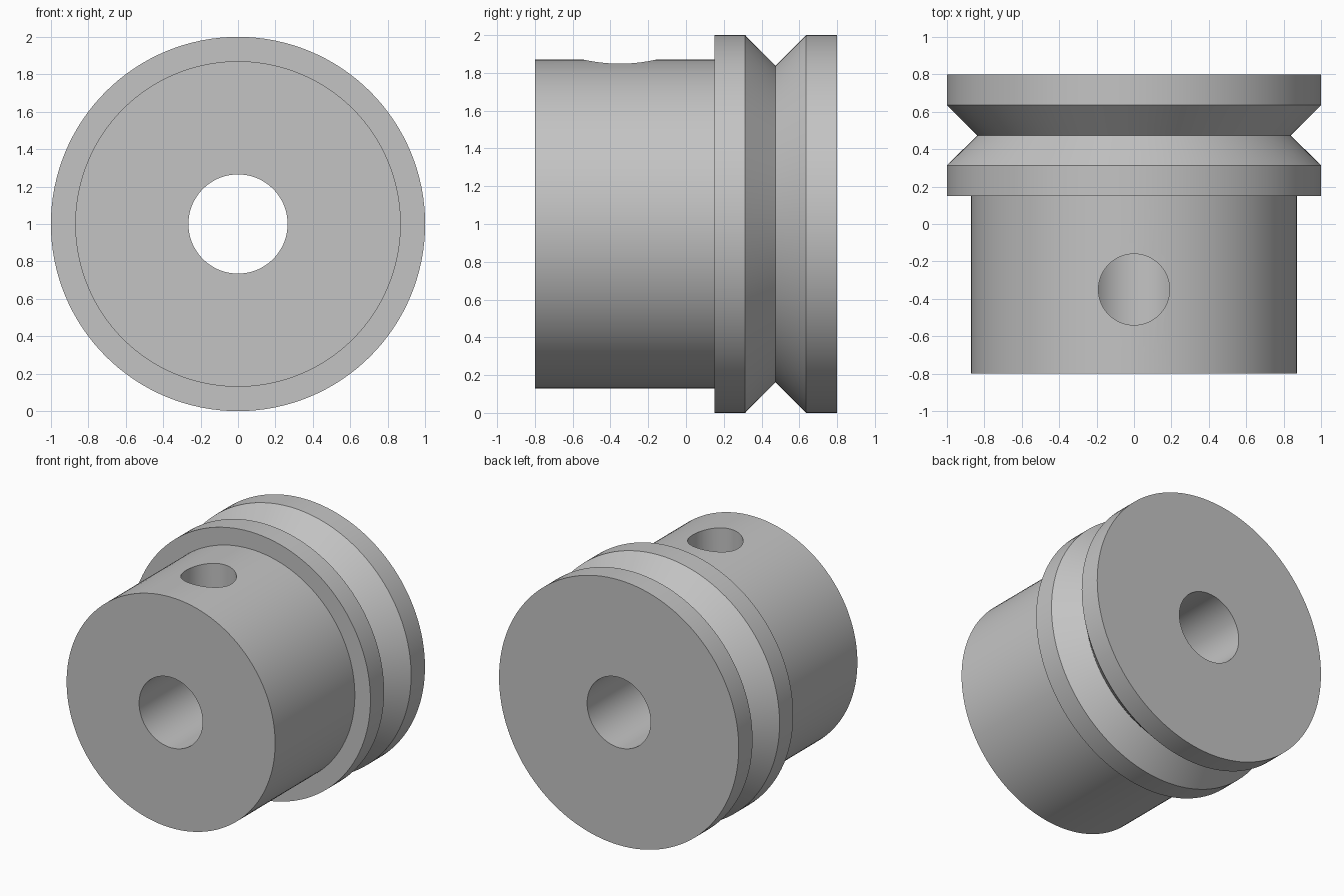
import bpy
import bmesh
from math import cos, sin, tau, radians
from mathutils import Matrix

default = bpy.data.objects.get("Cube")
if default:
    bpy.data.objects.remove(default, do_unlink=True)

SEGMENTS = 128
AXIS_Z = 1.0

grey = bpy.data.materials.new("plain grey")
grey.use_nodes = True
colour = (0.55, 0.55, 0.55, 1)
grey.diffuse_color = colour
grey.node_tree.nodes["Principled BSDF"].inputs["Base Color"].default_value = colour


def add_object(name, bm):
    bmesh.ops.recalc_face_normals(bm, faces=bm.faces)
    mesh = bpy.data.meshes.new(name)
    bm.to_mesh(mesh)
    bm.free()
    mesh.materials.append(grey)
    obj = bpy.data.objects.new(name, mesh)
    bpy.context.collection.objects.link(obj)
    return obj


def lathe(name, profile):
    """Spin a closed (y, radius) profile about the horizontal axis."""
    bm = bmesh.new()
    rings = []
    for i in range(SEGMENTS):
        a = tau * i / SEGMENTS
        rings.append([bm.verts.new((r * cos(a), y, AXIS_Z + r * sin(a))) for y, r in profile])
    n = len(profile)
    for i in range(SEGMENTS):
        here, there = rings[i], rings[(i + 1) % SEGMENTS]
        for j in range(n):
            k = (j + 1) % n
            bm.faces.new((here[j], here[k], there[k], there[j]))
    return add_object(name, bm)


# Hub with shoulder, V groove and central bore
pulley = lathe("grooved_pulley", [
    (-0.80, 0.265), (-0.80, 0.87), (0.15, 0.87), (0.15, 1.0), (0.313, 1.0),
    (0.473, 0.838), (0.635, 1.0), (0.80, 1.0), (0.80, 0.265)])

# Set screw hole from the top of the hub down into the bore
bm = bmesh.new()
bmesh.ops.create_cone(bm, cap_ends=True, segments=64, radius1=0.19, radius2=0.19,
                      depth=1.2, matrix=Matrix.Translation((0, -0.35, AXIS_Z + 0.6)))
cutter = add_object("screw_hole_cutter", bm)
cutter.hide_render = True

bpy.ops.object.select_all(action="DESELECT")
pulley.select_set(True)
bpy.context.view_layer.objects.active = pulley
cut = pulley.modifiers.new("screw hole", "BOOLEAN")
cut.operation = "DIFFERENCE"
cut.solver = "EXACT"
cut.object = cutter
bpy.ops.object.modifier_apply(modifier=cut.name)
bpy.data.objects.remove(cutter, do_unlink=True)

# Smooth round walls, crisp rims
bpy.ops.object.shade_smooth_by_angle(angle=radians(30))
